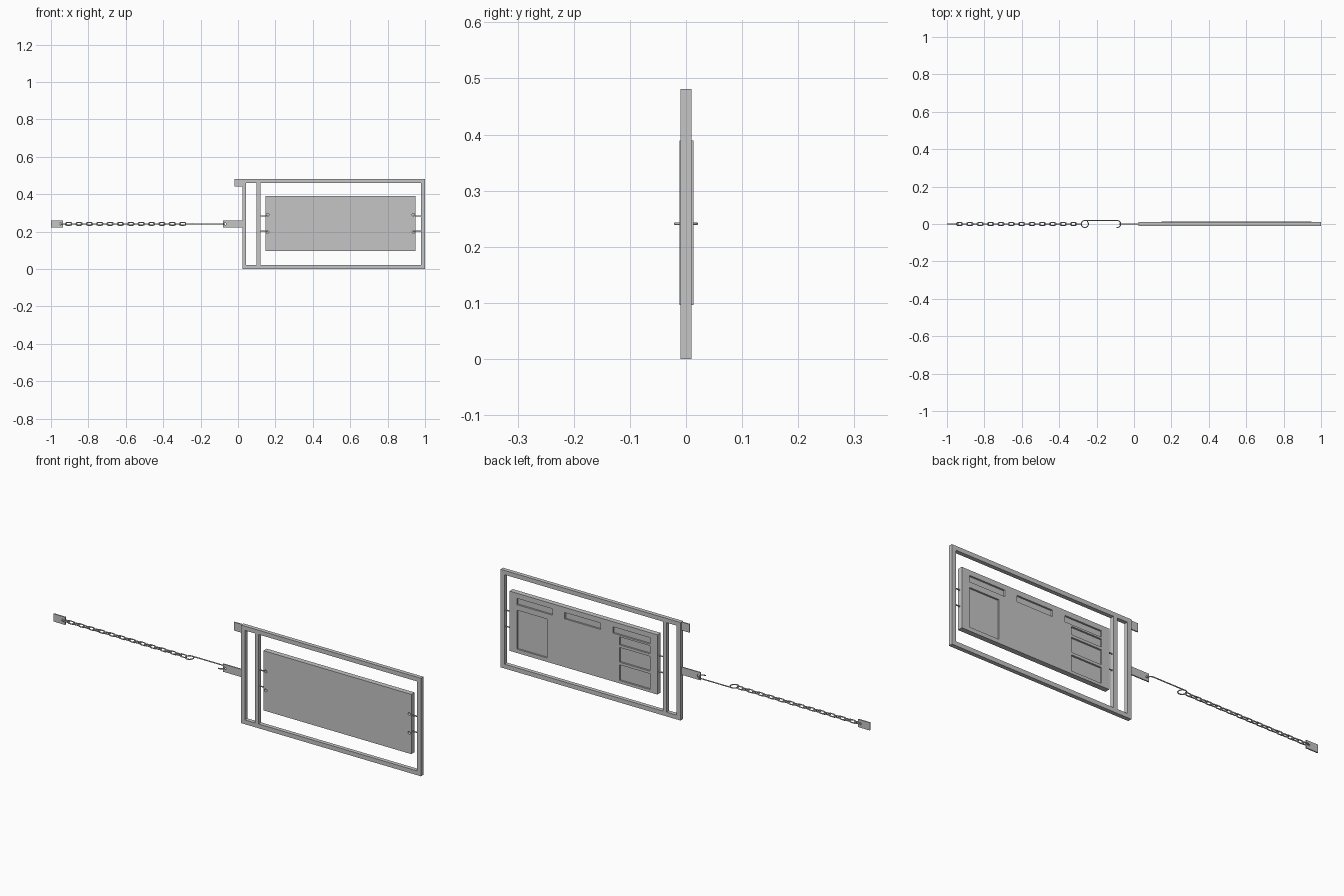
import bpy, bmesh
from math import sin, cos, pi, radians
from mathutils import Matrix, Vector

if "Cube" in bpy.data.objects:
    bpy.data.objects.remove(bpy.data.objects["Cube"])

steel = bpy.data.materials.new("light grey steel")
steel.use_nodes = True
GREY = (0.56, 0.56, 0.56, 1)
steel.diffuse_color = GREY
steel.node_tree.nodes["Principled BSDF"].inputs["Base Color"].default_value = GREY


def link_object(name, data):
    obj = bpy.data.objects.new(name, data)
    bpy.context.collection.objects.link(obj)
    return obj


def add_box(bm, x0, x1, y0, y1, z0, z1):
    size = Matrix.Diagonal((x1 - x0, y1 - y0, z1 - z0, 1))
    mid = Matrix.Translation(((x0 + x1) / 2, (y0 + y1) / 2, (z0 + z1) / 2))
    bmesh.ops.create_cube(bm, size=1, matrix=mid @ size)


def add_hole(bm, x, z, radius, end):
    # round cutter along y, reaching from the front to y = end
    turn = Matrix.Translation((x, end - 0.05, z)) @ Matrix.Rotation(pi / 2, 4, "X")
    bmesh.ops.create_cone(bm, cap_ends=True, segments=16, radius1=radius, radius2=radius,
                          depth=0.1, matrix=turn)


def finish(name, bm):
    mesh = bpy.data.meshes.new(name)
    bm.to_mesh(mesh)
    bm.free()
    mesh.materials.append(steel)
    return link_object(name, mesh)


def box(name, *bounds):
    bm = bmesh.new()
    add_box(bm, *bounds)
    return finish(name, bm)


def baked_mesh(obj):
    bpy.context.view_layer.update()
    graph = bpy.context.evaluated_depsgraph_get()
    return bpy.data.meshes.new_from_object(obj.evaluated_get(graph))


def cut(obj, cutter_bm):
    # subtract the cutter shapes and keep only the result
    cutter = finish("cutter", cutter_bm)
    cutter.hide_render = True
    mod = obj.modifiers.new("cut", "BOOLEAN")
    mod.operation, mod.solver, mod.object = "DIFFERENCE", "EXACT", cutter
    mesh = baked_mesh(obj)
    obj.modifiers.clear()
    obj.data = mesh
    bpy.data.objects.remove(cutter)


def wire(name, points, radius, cyclic=False):
    # round wire bent along a path
    curve = bpy.data.curves.new(name, "CURVE")
    curve.dimensions = "3D"
    curve.bevel_depth, curve.bevel_resolution, curve.use_fill_caps = radius, 1, True
    spline = curve.splines.new("POLY")
    spline.points.add(len(points) - 1)
    for p, co in zip(spline.points, points):
        p.co = (*co, 1)
    spline.use_cyclic_u = cyclic
    curve.materials.append(steel)
    temp = link_object(name + "_path", curve)
    mesh = baked_mesh(temp)
    bpy.data.objects.remove(temp)
    mesh.name = name
    for face in mesh.polygons:
        face.use_smooth = True
    return mesh


def arc(cx, radius, start, end, steps):
    angles = [radians(start + (end - start) * i / steps) for i in range(steps + 1)]
    return [Vector((cx + radius * cos(a), radius * sin(a), 0)) for a in angles]


# Gate frame
T, D, H, LEFT, RIGHT = 0.021, 0.01, 0.481, 0.023, 1.0
box("bottom_rail", LEFT, RIGHT, -D, D, 0, T)
box("top_rail", LEFT, RIGHT, -D, D, H - T, H)
for name, x in (("latch_stile", LEFT), ("inner_upright", 0.098), ("hinge_stile", RIGHT - T)):
    box(name, x, x + T, -D, D, T, H - T)

# Top stop tab
box("stop_tab", -0.02, LEFT, -0.003, 0.003, 0.44, H)

# Hanging panel, with pockets in its back and blind eyelets in its front
panel = box("panel", 0.146, 0.949, -0.012, 0.0135, 0.096, 0.389)
pockets = bmesh.new()
for x0, x1 in ((0.187, 0.388), (0.455, 0.649), (0.714, 0.908)):
    add_box(pockets, x0, x1, 0.005, 0.05, 0.333, 0.364)
add_box(pockets, 0.746, 0.908, 0.005, 0.05, 0.115, 0.306)
for z0, z1 in ((0.11, 0.187), (0.2, 0.272), (0.285, 0.324)):
    add_box(pockets, 0.187, 0.351, 0.005, 0.05, z0, z1)
EYELETS = [(x, z) for x in (0.158, 0.938) for z in (0.197, 0.29)]
for x, z in EYELETS:
    add_hole(pockets, x, z, 0.007, 0.004)
cut(panel, pockets)

# Wire ties from the uprights to the eyelets
for i, (x, z) in enumerate(EYELETS):
    anchor = 0.117 if x < 0.5 else 0.981
    level = 0.204 if z < 0.24 else 0.283
    link_object(f"panel_tie_{i + 1}", wire("panel_tie", [(anchor, 0, level), (x, 0, level)], 0.003))

# Latch plate and chain end plate
MID = 0.241
for name, x0, x1, hole in (("latch_plate", -0.08, LEFT, -0.069), ("chain_end_plate", -1, -0.936, -0.949)):
    plate = box(name, x0, x1, -0.003, 0.003, MID - 0.019, MID + 0.019)
    holes = bmesh.new()
    add_hole(holes, hole, MID, 0.006, 0.05)
    cut(plate, holes)

# Chain of links turned a quarter each time
W, HALF, PITCH = 0.007, 0.0097, 0.0277
loop = arc(HALF, W, -90, 90, 8) + arc(-HALF, W, 90, 270, 8)
link_mesh = wire("chain_link", loop, 0.003, cyclic=True)
for i in range(24):
    link = link_object(f"chain_link_{i + 1}", link_mesh)
    link.location = (-0.933 + i * PITCH, 0, MID)
    link.rotation_euler.x = pi / 2 if i % 2 else 0

# Long hook: closed eye, straight rod, open hook
path = arc(-0.263, 0.019, 50, -270, 24) + arc(-0.09, 0.019, 90, -100, 14)
hook = link_object("latch_hook", wire("latch_hook", path, 0.0027))
hook.location.z = MID
